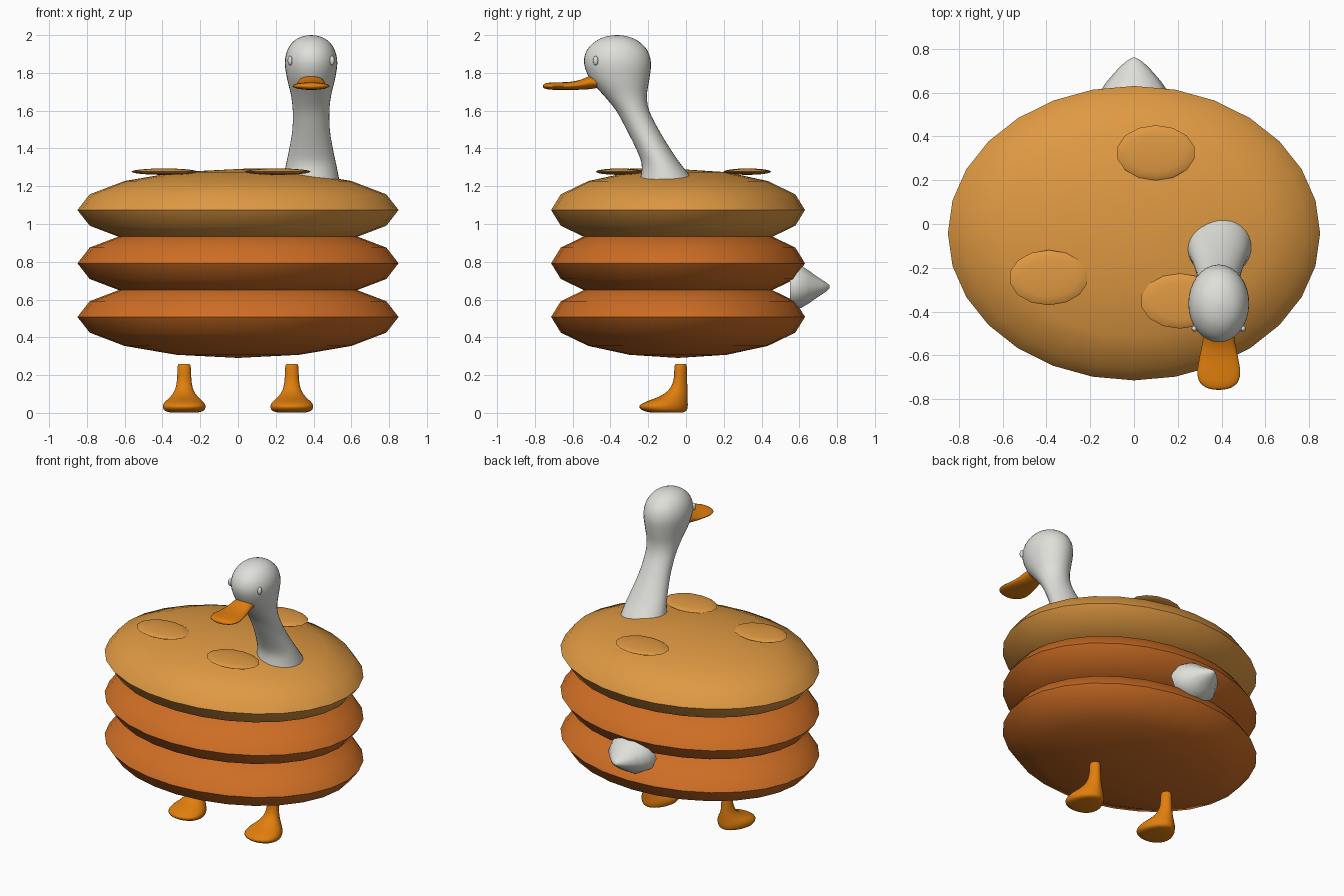
import bpy
import bmesh
from math import sin, cos, pi, radians
from mathutils import Matrix, Vector

if "Cube" in bpy.data.objects:
    bpy.data.objects.remove(bpy.data.objects["Cube"])


def material(name, rgb):
    m = bpy.data.materials.new(name)
    m.use_nodes = True
    m.diffuse_color = (*rgb, 1)
    m.node_tree.nodes["Principled BSDF"].inputs["Base Color"].default_value = (*rgb, 1)
    return m


golden = material("golden bun", (0.74, 0.32, 0.055))
brown = material("toasted brown", (0.62, 0.155, 0.018))
white = material("feather white", (0.74, 0.74, 0.70))
orange = material("beak orange", (0.75, 0.21, 0.004))


def finish(bm, name, mat, angle=60):
    bmesh.ops.recalc_face_normals(bm, faces=bm.faces)
    mesh = bpy.data.meshes.new(name)
    bm.to_mesh(mesh)
    bm.free()
    ob = bpy.data.objects.new(name, mesh)
    bpy.context.collection.objects.link(ob)
    mesh.materials.append(mat)
    bpy.ops.object.select_all(action='DESELECT')
    ob.select_set(True)
    bpy.context.view_layer.objects.active = ob
    bpy.ops.object.shade_smooth_by_angle(angle=radians(angle))
    return ob


def ellipsoid(name, centre, radii, mat, segments, rings):
    bm = bmesh.new()
    bmesh.ops.create_uvsphere(bm, u_segments=segments, v_segments=rings, radius=1)
    bmesh.ops.transform(bm, verts=bm.verts,
                        matrix=Matrix.Translation(centre) @ Matrix.Diagonal((*radii, 1)))
    return finish(bm, name, mat)


def smooth_sections(rows, steps):
    """Catmull-Rom interpolation between cross-section rows."""
    pts = [Vector(r) for r in rows]
    out = []
    for i in range(len(pts) - 1):
        a, b, c, d = pts[max(i - 1, 0)], pts[i], pts[i + 1], pts[min(i + 2, len(pts) - 1)]
        for s in range(steps):
            t = s / steps
            out.append(b + (c - a) * (t / 2) + (2 * a - 5 * b + 4 * c - d) * (t * t / 2)
                       + (3 * b - a - 3 * c + d) * (t ** 3 / 2))
    return out + [pts[-1]]


def loft(name, rows, x, mat, axis, sides=24, steps=3, taper=0.0, angle=60):
    """Elliptical sections (position, half width, low, high) along z or y."""
    bm = bmesh.new()
    rings = []
    for pos, hw, lo, hi in smooth_sections(rows, steps):
        ring = []
        for k in range(sides):
            a = 2 * pi * k / sides
            px = x + hw * cos(a) * (1 - taper * sin(a))
            other = (lo + hi) / 2 + (hi - lo) / 2 * sin(a)
            ring.append(bm.verts.new((px, other, pos) if axis == 'z' else (px, pos, other)))
        rings.append(ring)
    for r, q in zip(rings, rings[1:]):
        for k in range(sides):
            n = (k + 1) % sides
            bm.faces.new((r[k], r[n], q[n], q[k]))
    bm.faces.new(rings[0])
    bm.faces.new(rings[-1])
    return finish(bm, name, mat, angle)


# Stacked round layers
for name, z, mat in (("bottom_layer", 0.508, brown), ("middle_layer", 0.792, brown),
                     ("top_layer", 1.074, golden)):
    ellipsoid(name, (0, -0.042, z), (0.85, 0.672, 0.217), mat, 28, 8)

# Flat spots on the top layer
for i, (x, y) in enumerate(((0.1, 0.325), (-0.39, -0.245), (0.21, -0.352))):
    ellipsoid(f"top_spot_{i + 1}", (x, y, 1.277), (0.18, 0.126, 0.017), golden, 14, 8)

# Neck and head: height, half width, front y, back y
head_x = 0.387
loft("neck_and_head", [
    (1.20, 0.155, -0.25, 0.05), (1.25, 0.146, -0.24, 0.025), (1.32, 0.132, -0.235, -0.03),
    (1.40, 0.115, -0.265, -0.085), (1.50, 0.099, -0.315, -0.145), (1.60, 0.097, -0.37, -0.195),
    (1.68, 0.106, -0.435, -0.207), (1.76, 0.125, -0.505, -0.195), (1.85, 0.139, -0.54, -0.185),
    (1.92, 0.126, -0.525, -0.205), (1.97, 0.090, -0.475, -0.255), (1.993, 0.045, -0.42, -0.31),
    (2.0, 0.003, -0.37, -0.36)], head_x, white, 'z', sides=32)

# Eyes
for side, name in ((1, "left_eye"), (-1, "right_eye")):
    ellipsoid(name, (head_x + side * 0.111, -0.478, 1.865), (0.013, 0.014, 0.025), white, 16, 10)

# Beak: y, half width, bottom z, top z
loft("beak", [
    (-0.757, 0.010, 1.726, 1.732), (-0.75, 0.050, 1.718, 1.742), (-0.725, 0.085, 1.712, 1.748),
    (-0.68, 0.098, 1.710, 1.750), (-0.62, 0.090, 1.710, 1.752), (-0.56, 0.078, 1.711, 1.763),
    (-0.51, 0.070, 1.714, 1.783), (-0.47, 0.066, 1.720, 1.780)], head_x, orange, 'y')

# Tail: y, half width, bottom z, top z
loft("tail", [
    (0.55, 0.165, 0.55, 0.785), (0.61, 0.153, 0.55, 0.785), (0.69, 0.09, 0.605, 0.727),
    (0.74, 0.04, 0.64, 0.693), (0.76, 0.006, 0.66, 0.675)], 0, white, 'y', sides=10, steps=2)

# Legs with flat feet: height, half width, toe y, heel y
for side, name in ((1, "left_leg"), (-1, "right_leg")):
    loft(name, [
        (0.003, 0.075, -0.19, -0.015), (0.012, 0.102, -0.228, 0.003), (0.035, 0.111, -0.247, 0.009),
        (0.058, 0.100, -0.215, 0.009), (0.085, 0.072, -0.145, 0.009), (0.12, 0.049, -0.093, 0.008),
        (0.17, 0.038, -0.067, 0.006), (0.245, 0.034, -0.061, 0.004), (0.26, 0.026, -0.054, -0.003)],
        side * 0.285, orange, 'z', taper=0.2)
